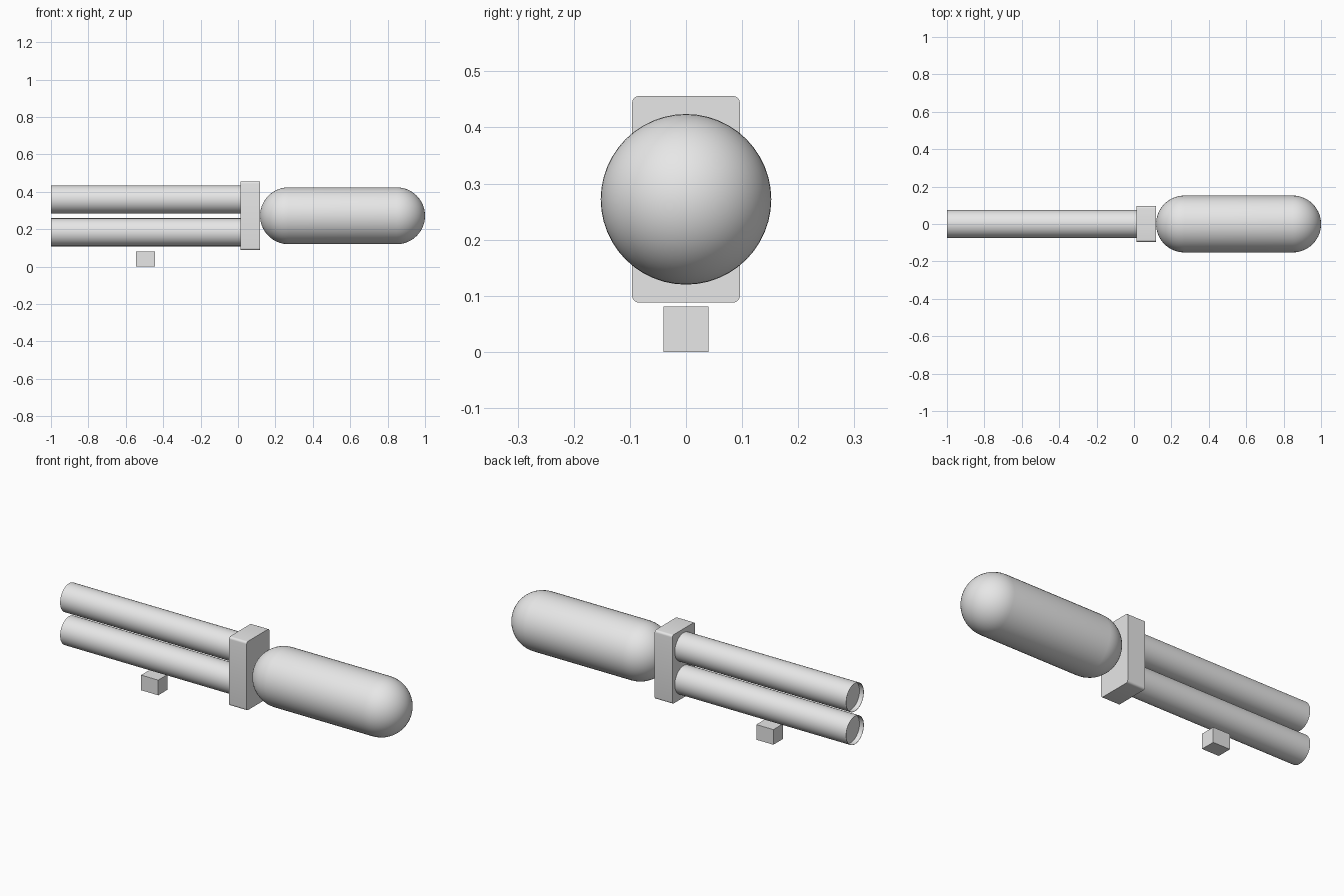
import bpy, bmesh
from math import sin, cos, pi, radians
from mathutils import Matrix, Vector

cube = bpy.data.objects.get("Cube")
if cube:
    bpy.data.objects.remove(cube, do_unlink=True)

# Single light grey finish
grey = bpy.data.materials.new("light grey")
grey.use_nodes = True
grey.diffuse_color = (0.8, 0.8, 0.8, 1)
grey.node_tree.nodes["Principled BSDF"].inputs["Base Color"].default_value = (0.8, 0.8, 0.8, 1)


def finish(name, bm, smooth=False):
    bmesh.ops.recalc_face_normals(bm, faces=bm.faces)
    mesh = bpy.data.meshes.new(name)
    bm.to_mesh(mesh)
    bm.free()
    mesh.materials.append(grey)
    obj = bpy.data.objects.new(name, mesh)
    bpy.context.collection.objects.link(obj)
    if smooth:
        bpy.ops.object.select_all(action='DESELECT')
        obj.select_set(True)
        bpy.context.view_layer.objects.active = obj
        bpy.ops.object.shade_smooth_by_angle(angle=radians(35))
    return obj


def lathe(name, profile, z, steps=48):
    """Revolve (x, radius) points about a lengthwise axis at height z."""
    bm = bmesh.new()
    verts = [bm.verts.new((x, 0, z + r)) for x, r in profile]
    edges = [bm.edges.new(pair) for pair in zip(verts, verts[1:])]
    bmesh.ops.spin(bm, geom=verts + edges, cent=(0, 0, z), axis=(1, 0, 0),
                   angle=2 * pi, steps=steps)
    bmesh.ops.remove_doubles(bm, verts=bm.verts, dist=0.0002)
    return finish(name, bm, smooth=True)


def box(name, low, high, bevel=0):
    """Box between two corners, with its lengthwise edges rounded."""
    low, high = Vector(low), Vector(high)
    bm = bmesh.new()
    bmesh.ops.create_cube(bm, size=1, matrix=Matrix.Translation((low + high) / 2)
                          @ Matrix.Diagonal((high - low).to_4d()))
    if bevel:
        long_edges = [e for e in bm.edges
                      if abs(e.verts[0].co.x - e.verts[1].co.x) > 0.01]
        bmesh.ops.bevel(bm, geom=long_edges, offset=bevel, segments=5,
                        profile=0.5, affect='EDGES')
    return finish(name, bm, smooth=bevel > 0)


AXIS = 0.272

# Twin tubes with shallow recessed ends
for name, side in (("upper_tube", 1), ("lower_tube", -1)):
    lathe(name, [(-0.975, 0), (-0.975, 0.0735), (-1, 0.0735), (-1, 0.075),
                 (0.02, 0.075), (0.02, 0)], AXIS + side * 0.088)

# Connecting block
box("connecting_block", (0.014, -0.096, 0.088), (0.118, 0.096, 0.456), 0.012)

# Round-ended body
R, START, END, N = 0.152, 0.118, 1.0, 14
arc = [i * pi / 2 / N for i in range(N + 1)]
body = [(START + R - R * cos(a), R * sin(a)) for a in arc]
body += [(END - R + R * cos(a), R * sin(a)) for a in reversed(arc)]
lathe("rounded_body", body, AXIS)

# Small separate block beneath the tubes
box("lower_sight_block", (-0.545, -0.04, 0), (-0.444, 0.04, 0.081))
